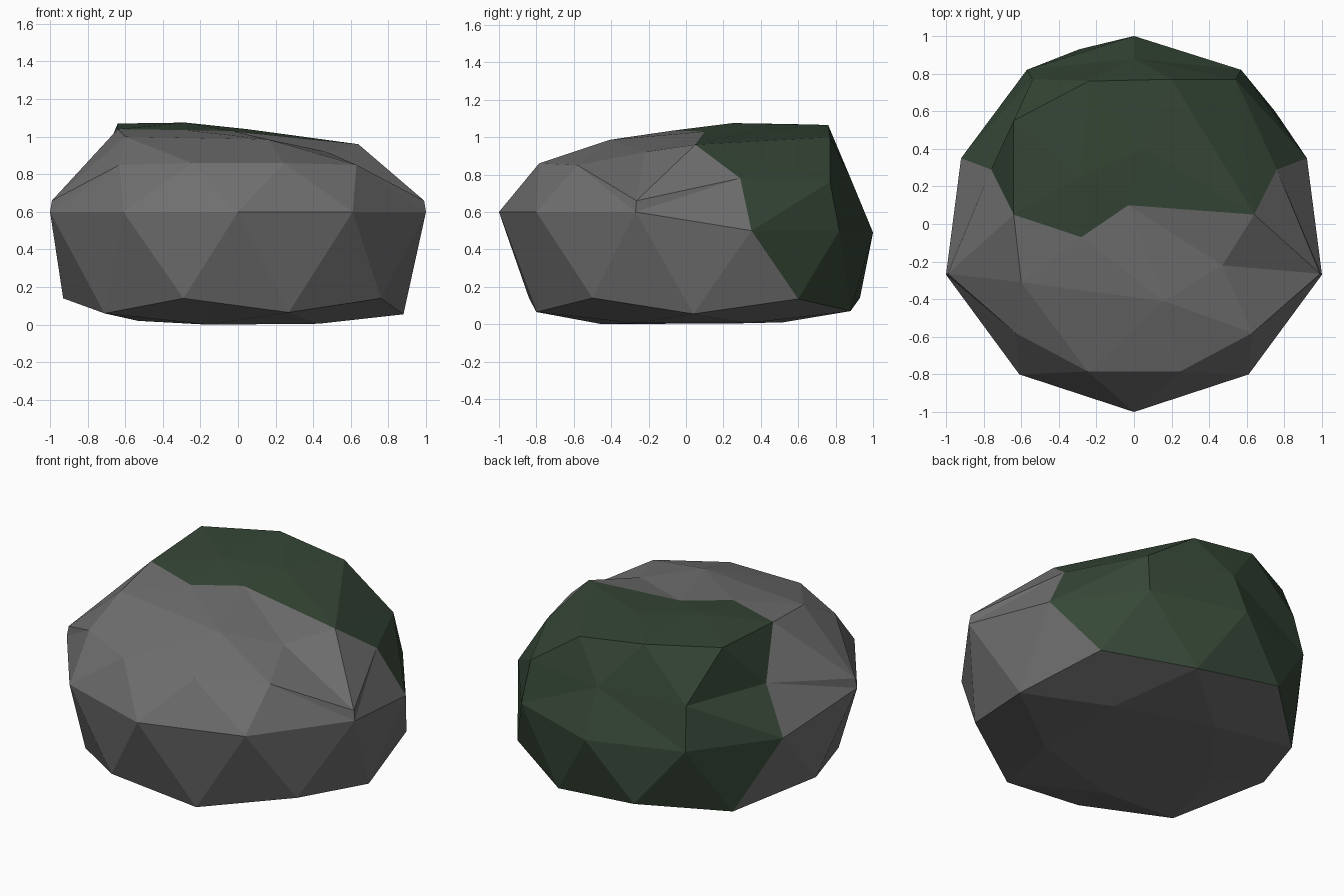
import bpy
import bmesh
from mathutils import Vector

default_cube = bpy.data.objects.get("Cube")
if default_cube:
    bpy.data.objects.remove(default_cube, do_unlink=True)


def make_material(name, colour):
    material = bpy.data.materials.new(name)
    material.use_nodes = True
    material.diffuse_color = (*colour, 1)
    shader = next(n for n in material.node_tree.nodes if n.type == "BSDF_PRINCIPLED")
    shader.inputs["Base Color"].default_value = (*colour, 1)
    shader.inputs["Roughness"].default_value = 0.9
    return material


def mirrored(half):
    """Close a half ring, given from front to back along +x, into a full ring."""
    return half + [(-x, y, z) for x, y, z in reversed(half) if x > 0]


def bridge(bm, outer, inner):
    """Join two rings with triangles, always taking the shorter diagonal."""
    i = j = 0
    n, m = len(outer), len(inner)
    while i < n or j < m:
        a, b = outer[i % n], inner[j % m]
        next_a, next_b = outer[(i + 1) % n], inner[(j + 1) % m]
        step_outer = (next_a.co - b.co).length <= (a.co - next_b.co).length
        if j == m or (i < n and step_outer):
            bm.faces.new((a, next_a, b))
            i += 1
        else:
            bm.faces.new((a, next_b, b))
            j += 1


def is_mossy(face):
    """Moss covers the back of the boulder and reaches forward over the crown."""
    return all(v.co.z > 0.03 and v.co.y > (0.25 if v.co.z < 0.9 else -0.1)
               for v in face.verts)


# Facet rings from the underside to the crown, each starting at the front
underside = [(.43, -.27, .005), (.43, .33, .005), (-.16, .52, .01),
             (-.53, .04, .02), (-.16, -.45, 0)]
foot = [(.27, -.8, .065), (.76, -.5, .14), (.88, .04, .055), (.75, .6, .135),
        (.27, .88, .07), (-.29, .93, .14), (-.71, .55, .06), (-.93, .04, .14),
        (-.71, -.5, .06), (-.29, -.84, .14)]
waist = mirrored([(0, -1, .6), (.61, -.8, .6), (1, -.27, .6),
                  (.92, .35, .5), (.57, .82, .5), (0, 1, .49)])
shoulder = mirrored([(.245, -.785, .86), (.63, -.58, .85), (.99, -.265, .66),
                     (.76, .29, .78), (.54, .77, .76), (0, .88, .78)])
rim = [(.16, -.41, .985), (.47, -.22, .92), (.64, .05, .96), (.2, .77, 1),
       (-.24, .76, 1.065), (-.64, .55, 1.07), (-.64, .05, 1.04), (-.6, -.31, 1)]
crown = [(-.03, .1, 1.03), (.05, .4, 1.04), (-.28, .25, 1.075), (-.28, -.07, 1.035)]

# Boulder skin
bm = bmesh.new()
rings = [[bm.verts.new(Vector(p)) for p in ring]
         for ring in (underside, foot, waist, shoulder, rim, crown)]
for lower, upper in zip(rings, rings[1:]):
    bridge(bm, lower, upper)
bm.faces.new(rings[0])
bm.faces.new(rings[-1])
bmesh.ops.triangulate(bm, faces=[f for f in bm.faces if len(f.verts) > 3])
bmesh.ops.recalc_face_normals(bm, faces=bm.faces)

# Moss patch
for face in bm.faces:
    face.smooth = False
    face.material_index = int(is_mossy(face))

mesh = bpy.data.meshes.new("mossy_boulder")
bm.to_mesh(mesh)
bm.free()
mesh.materials.append(make_material("stone_grey", (.16, .16, .16)))
mesh.materials.append(make_material("moss_green", (.036, .062, .037)))
boulder = bpy.data.objects.new("mossy_boulder", mesh)
bpy.context.scene.collection.objects.link(boulder)
